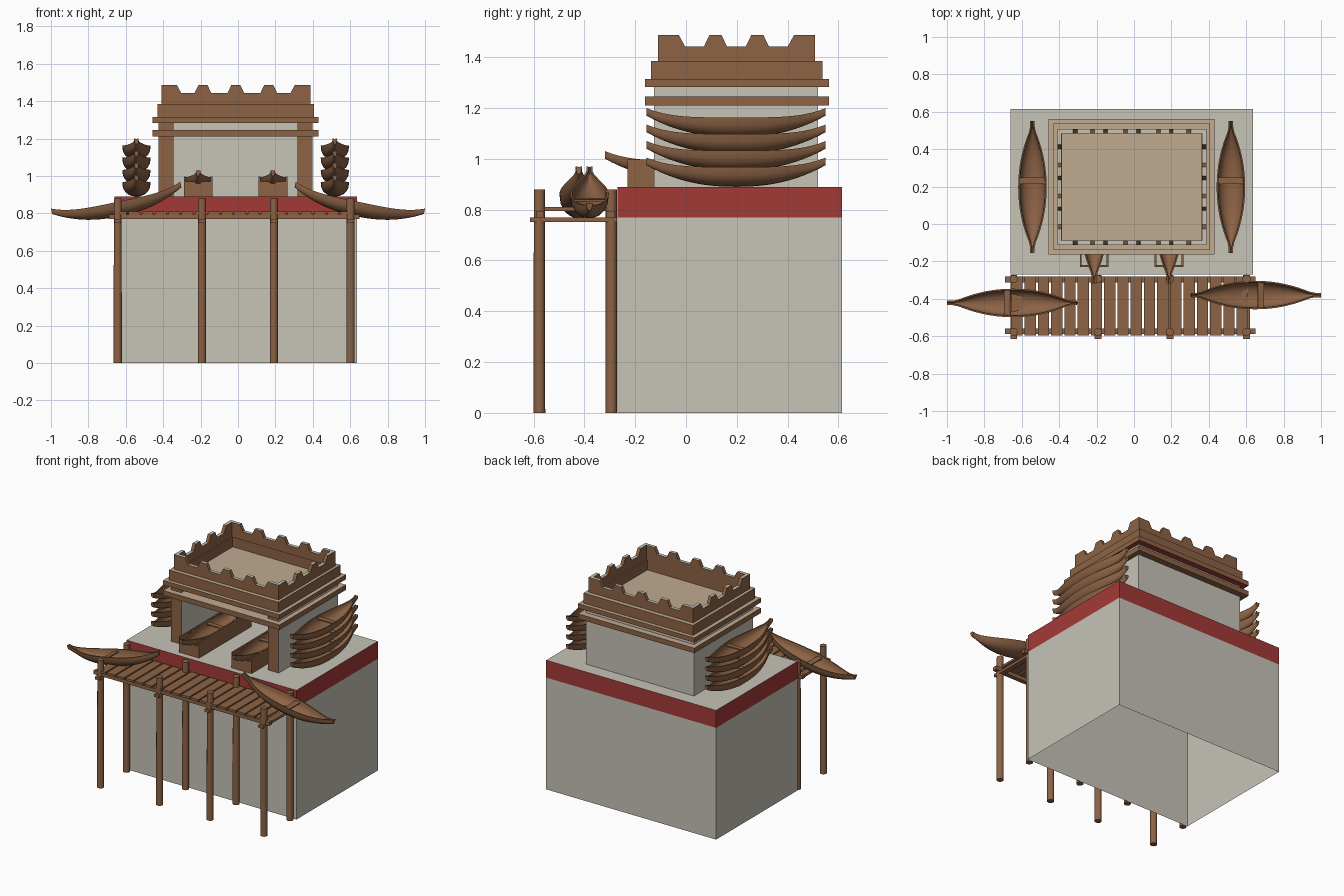
import bpy, bmesh, math
from mathutils import Matrix, Vector

if "Cube" in bpy.data.objects:
    bpy.data.objects.remove(bpy.data.objects["Cube"])


def material(name, r, g, b):
    m = bpy.data.materials.new(name)
    m.diffuse_color = (r, g, b, 1)
    m.use_nodes = True
    m.node_tree.nodes["Principled BSDF"].inputs["Base Color"].default_value = m.diffuse_color
    return m


STONE = material("pale stone", 0.57, 0.55, 0.475)
RED = material("red trim", 0.37, 0.042, 0.038)
WOOD = material("brown wood", 0.265, 0.125, 0.06)
TAN = material("tan floor", 0.53, 0.41, 0.28)


def finish(name, bm, mats, rule=None, smooth=False):
    bmesh.ops.recalc_face_normals(bm, faces=bm.faces[:])
    bm.normal_update()
    if rule:
        for f in bm.faces:
            f.material_index = rule(f)
    me = bpy.data.meshes.new(name)
    bm.to_mesh(me)
    bm.free()
    for m in mats:
        me.materials.append(m)
    ob = bpy.data.objects.new(name, me)
    bpy.context.collection.objects.link(ob)
    if smooth:
        bpy.ops.object.select_all(action='DESELECT')
        ob.select_set(True)
        bpy.context.view_layer.objects.active = ob
        bpy.ops.object.shade_smooth_by_angle(angle=math.radians(40))
    return ob


def add_box(bm, x0, x1, y0, y1, z0, z1):
    mat = Matrix.Translation(((x0 + x1) / 2, (y0 + y1) / 2, (z0 + z1) / 2)) @ \
        Matrix.Diagonal((x1 - x0, y1 - y0, z1 - z0, 1))
    bmesh.ops.create_cube(bm, size=1, matrix=mat)


def boxes(name, dims, mats, rule=None):
    bm = bmesh.new()
    for d in dims:
        add_box(bm, *d)
    return finish(name, bm, mats, rule)


def top_rule(f):
    return 1 if f.normal.z > 0.9 else 0


# Open-bottomed stone base with a red band at the top
bm = bmesh.new()
rings = [[bm.verts.new((x, y, z)) for x, y in
          ((-0.66, -0.27), (0.635, -0.27), (0.635, 0.615), (-0.66, 0.615))]
         for z in (0, 0.77, 0.89)]
for a, b in zip(rings, rings[1:]):
    for i in range(4):
        j = (i + 1) % 4
        bm.faces.new((a[i], a[j], b[j], b[i]))
bm.faces.new(rings[2])
finish("base", bm, [STONE, RED],
       lambda f: int(f.calc_center_median().z > 0.77 and f.normal.z < 0.5))

# Cabin walls, open at the front, with wood front ends
WX0, WX1, WY0, WY1 = -0.425, 0.398, -0.125, 0.52
boxes("cabin_walls", [(WX0, WX0 + 0.08, WY0, WY1, 0.89, 1.285),
                      (WX1 - 0.08, WX1, WY0, WY1, 0.89, 1.285),
                      (WX0 + 0.08, WX1 - 0.08, WY1 - 0.06, WY1, 0.89, 1.285)],
      [STONE, WOOD], lambda f: int(f.normal.y < -0.9 and f.calc_center_median().y < -0.1))

# Two projecting roof bands; the upper one carries the roof floor
boxes("lower_band", [(-0.457, 0.43, -0.162, 0.562, 1.21, 1.245)], [WOOD, TAN], top_rule)
boxes("upper_band", [(-0.457, 0.43, -0.162, 0.562, 1.283, 1.315)], [WOOD, TAN, RED],
      lambda f: 1 if f.normal.z > 0.9 else 2 if f.normal.z < -0.9 else 0)

# Roof tier ring below the battlements
TX0, TX1, TY0, TY1, T = -0.43, 0.405, -0.138, 0.537, 0.045
boxes("roof_tier", [(TX0, TX1, TY0, TY0 + T, 1.315, 1.385), (TX0, TX1, TY1 - T, TY1, 1.315, 1.385),
                    (TX0, TX0 + T, TY0 + T, TY1 - T, 1.315, 1.385),
                    (TX1 - T, TX1, TY0 + T, TY1 - T, 1.315, 1.385)], [WOOD, TAN], top_rule)


# Battlement walls: crenellated profile extruded to a thin wall
def battlement(name, length, mids, place):
    pts = [(0, 1.385), (0, 1.487), (0.083, 1.487), (0.107, 1.443)]
    for i in range(mids):
        c = length * 0.5 + (i - (mids - 1) / 2) * (0.176 if mids == 3 else 0.165)
        pts += [(c - 0.045, 1.443), (c - 0.024, 1.487), (c + 0.024, 1.487), (c + 0.045, 1.443)]
    pts += [(length - 0.107, 1.443), (length - 0.083, 1.487), (length, 1.487), (length, 1.385)]
    bm = bmesh.new()
    face = bm.faces.new([bm.verts.new(place(u, 0, z)) for u, z in pts])
    out = bmesh.ops.extrude_face_region(bm, geom=[face])
    shift = Vector(place(0, 0.023, 0)) - Vector(place(0, 0, 0))
    bmesh.ops.translate(bm, vec=shift, verts=[v for v in out["geom"] if isinstance(v, bmesh.types.BMVert)])
    finish(name, bm, [WOOD, STONE], top_rule)


PX0, PX1, PY0, PY1 = -0.41, 0.387, -0.111, 0.508
battlement("front_battlement", PX1 - PX0, 3, lambda u, v, z: (PX0 + u, PY0 + v, z))
battlement("back_battlement", PX1 - PX0, 3, lambda u, v, z: (PX0 + u, PY1 - v, z))
battlement("left_battlement", PY1 - PY0, 2, lambda u, v, z: (PX0 + v, PY0 + u, z))
battlement("right_battlement", PY1 - PY0, 2, lambda u, v, z: (PX1 - v, PY0 + u, z))

# Dock: planks, long beams, cross beams and posts
boxes("deck_planks", [(-0.655 + i * 0.0708, -0.655 + i * 0.0708 + 0.06, -0.595, -0.28, 0.795, 0.81)
                      for i in range(18)], [WOOD])
boxes("long_beams", [(-0.69, 0.65, y - 0.015, y + 0.015, 0.77, 0.795) for y in (-0.573, -0.297)], [WOOD])
POST_X = (-0.643, -0.193, 0.192, 0.602)
boxes("cross_beams", [(x - 0.018, x + 0.018, -0.615, -0.272, 0.752, 0.77) for x in POST_X], [WOOD])
bm = bmesh.new()
for x in POST_X:
    for y in (-0.577, -0.294):
        bmesh.ops.create_cone(bm, cap_ends=True, segments=10, radius1=0.023, radius2=0.022, depth=0.88,
                              matrix=Matrix.Translation((x, y, 0.44)))
finish("dock_posts", bm, [WOOD], smooth=True)


# Canoe: lofted hollow hull with raised tips and a seat, lengthwise along x
def canoe(name, matrix, half=0.353, stations=24, n=10):
    bm = bmesh.new()
    loops = []
    for s in range(stations + 1):
        t = -1 + 2 * s / stations
        a = abs(t)
        w = max(0.012, 0.076 * (1 - (a / 0.95) ** 2.1)) if a < 0.95 else 0.012
        bottom, rim = 0.085 * a ** 2.3, 0.078 + 0.037 * a ** 4
        wi, depth = max(0.003, w - 0.008), (rim - bottom) * max(0.05, 0.86 - 0.8 * a ** 6)
        loop = []
        for k in range(n + 1):
            g = math.pi * k / n
            loop.append((w * math.cos(g), rim - (rim - bottom) * math.sin(g) ** 0.8))
        for k in range(n, -1, -1):
            g = math.pi * k / n
            loop.append((wi * math.cos(g), rim - depth * math.sin(g) ** 0.8))
        loops.append([bm.verts.new((t * half, y, z)) for y, z in loop])
    m = len(loops[0])
    for a, b in zip(loops, loops[1:]):
        for i in range(m):
            j = (i + 1) % m
            bm.faces.new((a[i], a[j], b[j], b[i]))
    for end in (loops[0], loops[-1]):
        for i in range(n):
            bm.faces.new((end[i], end[i + 1], end[m - 2 - i], end[m - 1 - i]))
    add_box(bm, 0.018, 0.052, -0.07, 0.07, 0.058, 0.066)
    bm.transform(matrix)
    return finish(name, bm, [WOOD], smooth=True)


def placed(x, y, z, turn=0, tilt=0):
    return Matrix.Translation((x, y, z)) @ Matrix.Rotation(turn, 4, 'Z') @ Matrix.Rotation(tilt, 4, 'Y')


Q = math.pi / 2
# Stacked canoes on both sides of the cabin
for side, x in (("left", -0.543), ("right", 0.518)):
    for i in range(4):
        canoe(f"{side}_stacked_canoe_{i + 1}", placed(x, 0.197, 0.89 + i * 0.065, Q))

# Canoes in troughs inside the cabin
for side, x in (("left", -0.213), ("right", 0.187)):
    canoe(f"{side}_cabin_canoe", placed(x, 0.035, 0.915, Q))
    y0, y1 = -0.23, 0.34
    boxes(f"{side}_trough", [(x - 0.077, x - 0.067, y0, y1, 0.89, 0.998),
                             (x + 0.067, x + 0.077, y0, y1, 0.89, 0.998),
                             (x - 0.067, x + 0.067, y0, y0 + 0.012, 0.89, 0.97),
                             (x - 0.067, x + 0.067, y1 - 0.012, y1, 0.89, 0.97)], [WOOD])

# Tilted canoes hanging over both dock ends
TILT = math.radians(11.7)
canoe("left_dock_canoe", placed(-0.68, -0.422, 0.785, math.pi, TILT))
canoe("right_dock_canoe", placed(0.68, -0.38, 0.785, 0, TILT))
for ob in bpy.data.objects:
    if ob.name.endswith("dock_canoe"):
        xs = [v.co.x for v in ob.data.vertices]
        ob.location.x = 1 - max(xs) if max(xs) > 0 else -1 - min(xs)
